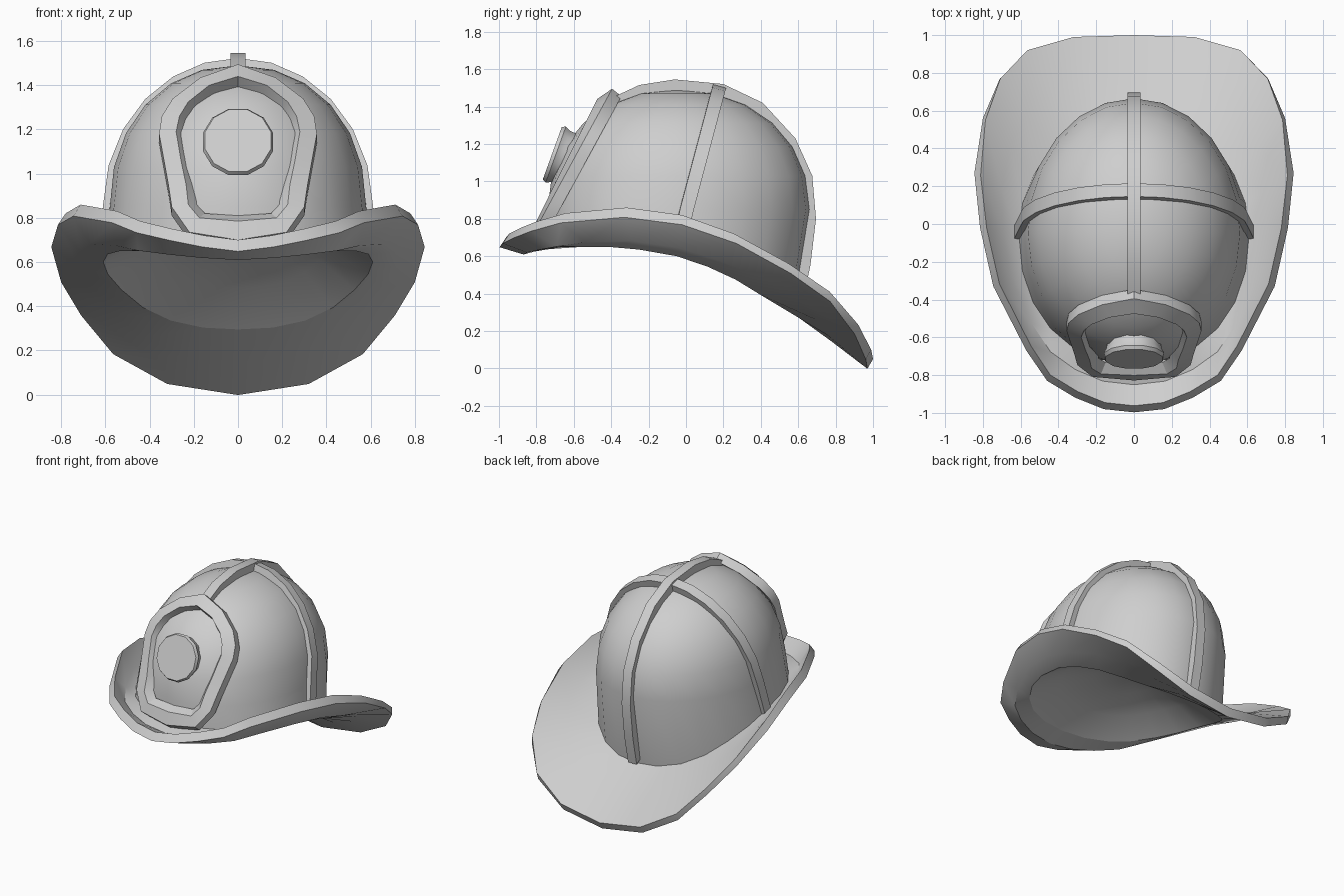
import bpy, bmesh, math
from mathutils import Vector

if "Cube" in bpy.data.objects:
    bpy.data.objects.remove(bpy.data.objects["Cube"])

grey = bpy.data.materials.new("light_grey")
grey.diffuse_color = (0.62, 0.62, 0.62, 1)
grey.use_nodes = True
grey.node_tree.nodes["Principled BSDF"].inputs["Base Color"].default_value = grey.diffuse_color


def finish(name, bm, angle=32):
    """Turn a bmesh into a named, smooth-shaded object."""
    bmesh.ops.remove_doubles(bm, verts=bm.verts, dist=0.0005)
    bmesh.ops.recalc_face_normals(bm, faces=bm.faces)
    me = bpy.data.meshes.new(name)
    bm.to_mesh(me)
    bm.free()
    ob = bpy.data.objects.new(name, me)
    bpy.context.collection.objects.link(ob)
    me.materials.append(grey)
    bpy.ops.object.select_all(action='DESELECT')
    ob.select_set(True)
    bpy.context.view_layer.objects.active = ob
    bpy.ops.object.shade_smooth_by_angle(angle=math.radians(angle))


def loft(name, rings, wrap=False, caps=False):
    """Skin closed rings of equal length; wrap joins last to first."""
    bm = bmesh.new()
    rows = [[bm.verts.new(p) for p in r] for r in rings]
    n = len(rings[0])
    pairs = list(zip(rows, rows[1:]))
    if wrap:
        pairs.append((rows[-1], rows[0]))
    for a, b in pairs:
        for i in range(n):
            j = (i + 1) % n
            bm.faces.new((a[i], a[j], b[j], b[i]))
    if caps:
        bm.faces.new(rows[0])
        bm.faces.new(rows[-1])
    finish(name, bm)


def mirrored(half):
    """Half outline from the back (x=0) to the front (x=0), closed by mirroring x."""
    return half + [Vector((-p[0], p[1], p[2])) for p in half[-2:0:-1]]


# shared proportions of the shell
CY, CZ = -0.05, 0.85
RX, RY, RZ = 0.58, 0.70, 0.64
angles = [math.radians(15 * i) for i in range(13)]


def oval(a, rx, back, front, e=1.0):
    """Point on an egg-shaped ring; e below 1 makes the front half fuller."""
    s, c = max(0, math.sin(a)), math.cos(a)
    if c > 0:
        return rx * s, CY + back * c
    return rx * s ** e, CY - front * (-c) ** e


# brim outline: x, y, height of the upper edge
outline = [(0, 1.0, .05), (.32, .99, .10), (.565, .92, .235), (.71, .77, .41),
           (.80, .56, .56), (.845, .27, .72), (.815, -.02, .82), (.745, -.33, .86),
           (.57, -.67, .83), (.46, -.83, .785), (.31, -.92, .75),
           (.16, -.98, .72), (0, -.997, .70)]
base_z = [.33, .338, .37, .43, .51, .58, .635, .67, .685, .685, .685, .685, .685]
base = [Vector((*oval(a, .61, .63, .69, .92), z)) for a, z in zip(angles, base_z)]

# brim: upper skin, slanted rim, lower skin
top, low, sag = [], [], []
for x, y, z in outline:
    s = max(-1, min(1, (0.8 - y) / 0.5))
    inward = Vector((-x, CY - y, 0)).normalized()
    p = Vector((x, y, z))
    top.append(p + inward * .035 * max(0, s))
    low.append(p - Vector((0, .03 * min(1, max(0, -s * 2.5)), .052)))
    sag.append(Vector((0, 0, .04 * max(0, min(1, (.7 - y) / .5)))))
base_low = [p - Vector((0, 0, .035)) for p in base]
mid = [(p + q) / 2 - d for p, q, d in zip(base, top, sag)]
mid_low = [(p + q) / 2 - d for p, q, d in zip(base_low, low, sag)]
loft("brim", [mirrored(r) for r in (base, mid, top, low, mid_low, base_low)], wrap=True)

# shallow hollow under the shell
hub = Vector((0, CY, .52))
loft("hollow", [mirrored([hub + (p - hub) * k + Vector((0, 0, h)) for p in base_low])
                for k, h in ((1, 0), (.7, .12), (.35, .2), (0, .22))])

# domed shell
rings = [mirrored(base)]
for lat in (0, 15, 30, 45, 60, 75, 90):
    c = max(0, math.cos(math.radians(lat))) ** .94
    h = math.sin(math.radians(lat)) ** .94 if lat else 0
    e = .94 if lat == 0 else 1
    rings.append(mirrored([Vector((*oval(a, RX * c, .715 * c, .69 * c, e), CZ + RZ * h))
                           for a in angles]))
loft("shell", rings)


def rib(name, outer, side, half, depth):
    """Square-section rib under a path, thickened towards the shell centre."""
    c = Vector((0, CY, CZ - .1))
    secs = []
    for p in outer:
        q = p + (c - p).normalized() * depth
        secs.append([p - side * half, p + side * half, q + side * half, q - side * half])
    loft(name, secs, caps=True)


# centre rib, from the nape to the top of the front frame
path = [(.62, .34), (.665, .55), (.695, .8), (.675, 1.03), (.585, 1.23), (.41, 1.42),
        (.2, 1.52), (-.06, 1.545), (-.25, 1.515), (-.40, 1.445)]
rib("centre_rib", [Vector((0, y, z)) for y, z in path], Vector((1, 0, 0)), .035, .09)

# cross rib, in a plane leaning back
cross = [Vector((.635, -.045, .63))]
for i in range(13):
    a = math.pi * i / 12
    s = 1.0
    for _ in range(8):
        y = .055 + .265 * RZ * s * math.sin(a)
        s = math.sqrt(1 - (y / RY) ** 2)
    h = RZ * s * math.sin(a) * 1.09
    cross.append(Vector((.575 * s * math.cos(a) * 1.065, CY + .055 + .265 * h, CZ + h)))
cross.append(Vector((-.635, -.045, .63)))
rib("cross_rib", cross, Vector((0, .964, -.265)), .036, .09)

# front frame: outlines in x, z laid on a leaning plane, inner lip raised forward
outer = [(0, 1.495), (.17, 1.435), (.295, 1.34), (.345, 1.26), (.357, 1.18), (.335, 1.06),
         (.315, .95), (.30, .85), (.22, .735), (0, .70)]
inner = [(0, 1.44), (.13, 1.40), (.225, 1.325), (.265, 1.26), (.28, 1.19), (.258, 1.06),
         (.235, .95), (.225, .86), (.175, .80), (0, .785)]
hole = [(0, 1.385), (.11, 1.35), (.19, 1.285), (.225, 1.24), (.24, 1.18), (.218, 1.06),
        (.197, .95), (.187, .86), (.15, .82), (0, .81)]


def on_plane(pts, back, lower=0, lift=0):
    """Lay points on the leaning plane; lift pushes them forward, most at the top."""
    return mirrored([Vector((x, -.395 - (1.495 - z) * .545 + back
                             - lift * (.4 + .6 * (z - .8) / .64), z - lower))
                     for x, z in pts])


loft("front_frame", [on_plane(outer, .05, .04), on_plane(outer, 0),
                     on_plane(inner, 0, 0, .05), on_plane(hole, .03)], wrap=True)

# round badge on the front
axis = Vector((0, -.94, .34))
up = Vector((0, .34, .94))
centre = Vector((0, -.715, 1.15))
disc = []
for r, d in ((.145, -.13), (.15, -.05), (.165, -.02), (.155, 0)):
    disc.append([centre + axis * d + r * (Vector((1, 0, 0)) * math.cos(t) + up * math.sin(t))
                 for t in [math.tau * (k + .5) / 12 for k in range(12)]])
loft("front_badge", disc, caps=True)
